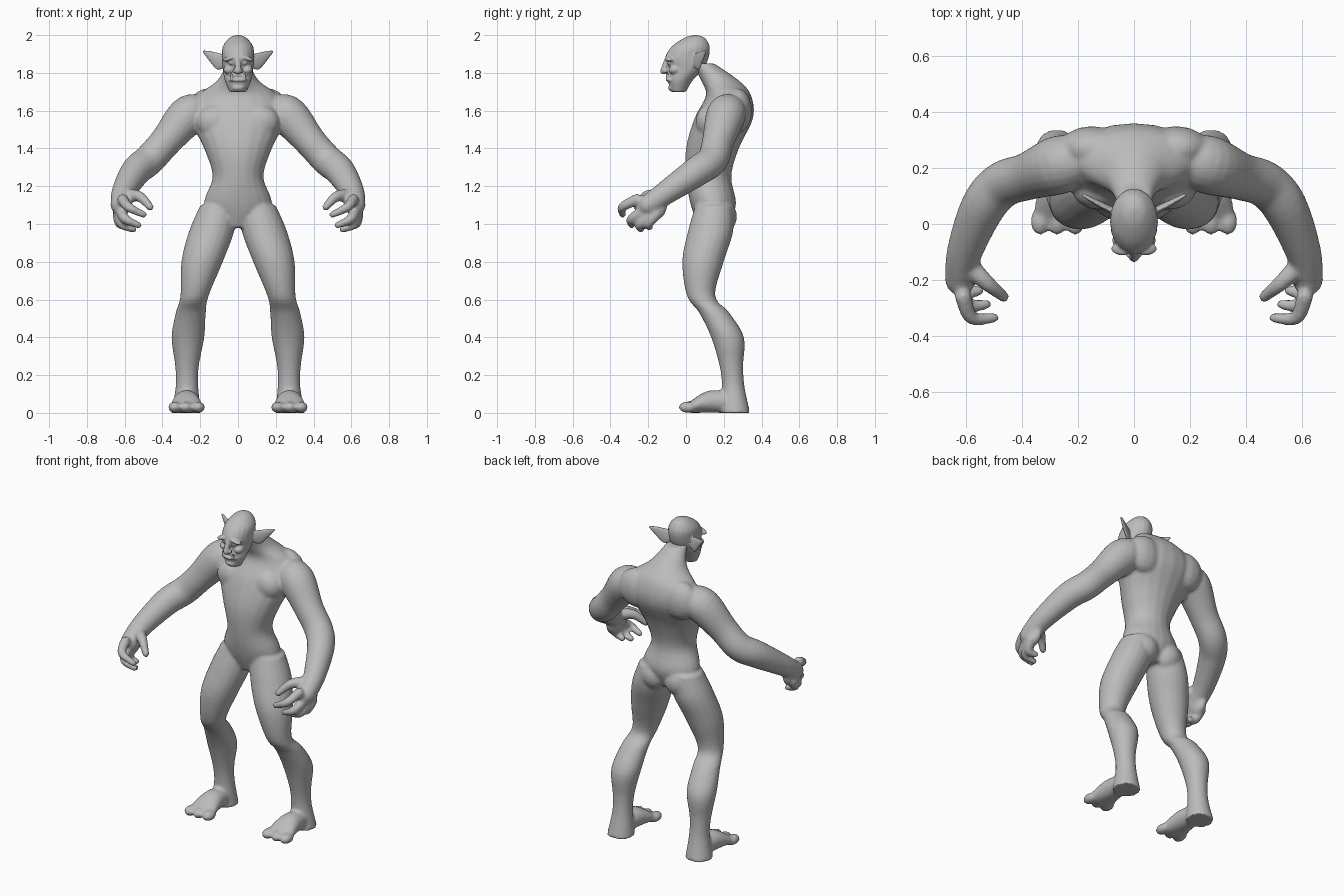
import bpy, bmesh, math
from mathutils import Vector, Matrix

cube = bpy.data.objects.get("Cube")
if cube:
    bpy.data.objects.remove(cube, do_unlink=True)

X, Y, Z = Vector((1, 0, 0)), Vector((0, 1, 0)), Vector((0, 0, 1))

skin = bpy.data.materials.new("grey_skin")
skin.use_nodes = True
grey = (.5, .5, .5, 1)
skin.diffuse_color = grey
skin.node_tree.nodes["Principled BSDF"].inputs["Base Color"].default_value = grey


def spline(rows, steps=5):
    """Smooth a list of equal-length rows with a Catmull-Rom curve."""
    points = [Vector(row) for row in rows]
    points = [points[0], *points, points[-1]]
    result = []
    for a, b, c, d in zip(points, points[1:], points[2:], points[3:]):
        for i in range(steps):
            t = i / steps
            slope_in, slope_out = (c - a) / 2, (d - b) / 2
            ease = t * t * (3 - 2 * t)
            result.append(b.lerp(c, ease) + slope_in * t * (1 - t) ** 2 - slope_out * t * t * (1 - t))
    return result + [points[-1]]


def skin_rings(bm, rings):
    """Bridge neighbouring rings and cap both ends."""
    for lower, upper in zip(rings, rings[1:]):
        for k in range(len(lower)):
            bm.faces.new((lower[k - 1], lower[k], upper[k], upper[k - 1]))
    bm.faces.new(rings[0][::-1])
    bm.faces.new(rings[-1])


def ring(bm, centre, across, along, sides=20):
    angles = [math.tau * k / sides for k in range(sides)]
    return [bm.verts.new(centre + across * math.cos(a) + along * math.sin(a)) for a in angles]


def loft(bm, sections, u, v):
    """Skin elliptical sections (x, y, z, half width, half depth) lying in the u, v plane."""
    skin_rings(bm, [ring(bm, s.xyz if len(s) < 5 else Vector(s[:3]), u * s[3], v * s[-1])
                    for s in spline(sections)])


def tube(bm, sections):
    """Round limb through (x, y, z, radius), square to its path, with domed ends."""
    path = spline(sections)
    rings = []
    for i, s in enumerate(path):
        heading = path[min(i + 1, len(path) - 1)].xyz - path[max(i - 1, 0)].xyz
        across = heading.cross(Y + Z / 3).normalized()
        along = across.cross(heading).normalized()
        rings.append(ring(bm, s.xyz, across * s.w, along * s.w))
    skin_rings(bm, rings)
    for end in (path[0], path[-1]):
        blob(bm, end.xyz, [end.w] * 3)


def blob(bm, centre, size, turn=0):
    matrix = Matrix.Translation(centre) @ Matrix.Rotation(turn, 4, "Y") @ Matrix.Diagonal((*size, 1))
    bmesh.ops.create_uvsphere(bm, u_segments=16, v_segments=10, radius=1, matrix=matrix)


def mirror(bm):
    """Add the opposite side of everything built so far."""
    copied = bmesh.ops.duplicate(bm, geom=bm.verts[:] + bm.edges[:] + bm.faces[:])["geom"]
    verts = [item for item in copied if isinstance(item, bmesh.types.BMVert)]
    bmesh.ops.scale(bm, vec=(-1, 1, 1), verts=verts)


def finish(bm, name, voxel, rounds):
    """Fuse the overlapping forms into one smooth skin."""
    bmesh.ops.recalc_face_normals(bm, faces=bm.faces[:])
    mesh = bpy.data.meshes.new(name)
    bm.to_mesh(mesh)
    bm.free()
    mesh.materials.append(skin)
    model = bpy.data.objects.new(name, mesh)
    bpy.context.collection.objects.link(model)
    fuse = model.modifiers.new("fuse", "REMESH")
    fuse.mode = "VOXEL"
    fuse.voxel_size = voxel
    fuse.use_smooth_shade = True
    soften = model.modifiers.new("soften", "SMOOTH")
    soften.factor = .5
    soften.iterations = rounds


# Legs, each with round level sections
body = bmesh.new()
leg = {
    "hip": (.1, .15, 1.1, .1),
    "upper_thigh": (.14, .13, .96, .12),
    "thigh": (.19, .09, .8, .11),
    "knee": (.23, .08, .62, .075),
    "below_knee": (.25, .15, .53, .08),
    "calf": (.265, .22, .4, .087),
    "shin": (.27, .24, .25, .063),
    "ankle": (.27, .25, .14, .06),
    "heel": (.275, .26, 0, .08),
}
loft(body, leg.values(), X, Y)

# Feet with three broad toes
foot_x = .273
foot = {
    "heel": (foot_x, .3, .05, .05, .05),
    "instep": (foot_x, .13, .06, .07, .06),
    "ball": (foot_x, .02, .03, .09, .03),
}
loft(body, foot.values(), X, Z)
for toe_x in (.21, .275, .335):
    blob(body, (toe_x, .01, .03), (.035, .05, .03))

# Buttock, chest and shoulder blade
blob(body, (.085, .19, 1.04), (.09, .08, .09))
blob(body, (.12, .12, 1.54), (.1, .07, .09))
blob(body, (.15, .27, 1.6), (.12, .08, .12))

# Arm running into the palm
arm = {
    "collar": (.2, .23, 1.6, .09),
    "shoulder": (.27, .21, 1.57, .105),
    "upper_arm": (.38, .17, 1.44, .085),
    "elbow": (.47, .14, 1.34, .083),
    "forearm": (.54, .06, 1.28, .08),
    "wrist": (.605, -.1, 1.17, .064),
    "palm": (.62, -.2, 1.1, .055),
}
tube(body, arm.values())
blob(body, (.62, -.18, 1.09), (.04, .08, .075))

# Four curled fingers, blended from the first to the last, and a thumb
first = [Vector(p) for p in ((.61, -.26, 1.13), (.58, -.335, 1.09), (.5, -.335, 1.05))]
last = [Vector(p) for p in ((.635, -.16, 1.05), (.625, -.2, 1), (.58, -.19, .985))]
for i in range(4):
    sag = Z * .04 * math.sin(math.pi * i / 3)
    joints = [a.lerp(b, i / 3) - sag for a, b in zip(first, last)]
    tube(body, [(*joint, radius) for joint, radius in zip(joints, (.03, .025, .018))])
tube(body, [(.58, -.16, 1.15, .036), (.52, -.215, 1.145, .028), (.465, -.26, 1.09, .02)])
mirror(body)

# Torso, from crotch to neck
torso = {
    "crotch": (0, .14, .98, .08, .07),
    "hips": (0, .145, 1.1, .18, .12),
    "waist": (0, .12, 1.25, .135, .12),
    "ribs": (0, .14, 1.4, .18, .14),
    "chest": (0, .2, 1.56, .25, .155),
    "shoulders": (0, .225, 1.68, .21, .12),
    "nape": (0, .18, 1.76, .11, .1),
    "neck": (0, .09, 1.85, .06, .06),
}
loft(body, torso.values(), X, Y)
finish(body, "body", .0095, 5)

# Brow, cheek, nostril, eye and tusk of one side
head = bmesh.new()
blob(head, (.042, -.088, 1.878), (.042, .024, .013), .3)
blob(head, (.05, -.058, 1.815), (.028, .035, .024), -.4)
blob(head, (.016, -.108, 1.81), (.013, .014, .012))
blob(head, (.036, -.088, 1.853), (.014, .012, .01))
tube(head, [(.033, -.096, 1.765, .01), (.037, -.102, 1.8, .005)])

# Ear: a flat leaf narrowing to a point
ear = {
    "root": (.07, .045, 1.855, .012, .035),
    "lobe": (.1, .06, 1.86, .012, .045),
    "middle": (.14, .08, 1.885, .01, .03),
    "tip": (.185, .105, 1.915, .006, .006),
}
loft(head, ear.values(), Vector((-.5, .85, 0)), Vector((-.25, -.2, .95)))
mirror(head)

# Skull, from chin to crown
skull = {
    "chin": (0, -.04, 1.7, .045, .04),
    "jaw": (0, -.03, 1.76, .07, .065),
    "cheeks": (0, 0, 1.82, .08, .09),
    "brow": (0, .005, 1.88, .085, .115),
    "forehead": (0, .025, 1.94, .08, .1),
    "crown": (0, .045, 1.985, .045, .055),
    "top": (0, .05, 2, .01, .01),
}
loft(head, skull.values(), X, Y)

# Nose, lips and chin
tube(head, [(0, -.1, 1.87, .014), (0, -.118, 1.81, .018)])
blob(head, (0, -.078, 1.762), (.052, .028, .012))
blob(head, (0, -.074, 1.788), (.048, .026, .01))
blob(head, (0, -.07, 1.722), (.036, .025, .02))
finish(head, "head", .005, 2)
